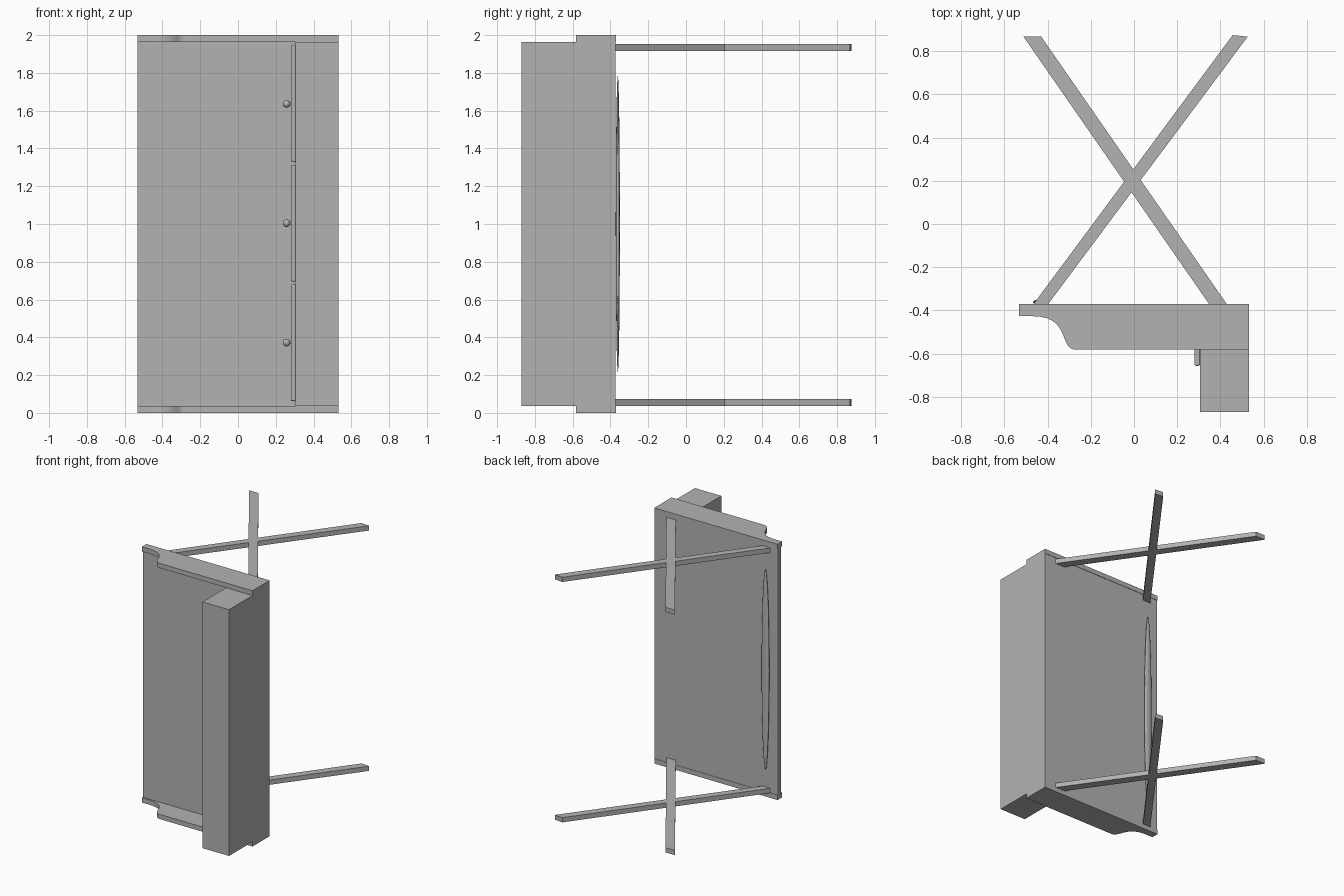
import bpy, bmesh, math
from mathutils import Vector

if "Cube" in bpy.data.objects:
    bpy.data.objects.remove(bpy.data.objects["Cube"])

grey = bpy.data.materials.new("plain grey")
grey.diffuse_color = (0.45, 0.45, 0.45, 1)
grey.use_nodes = True
grey.node_tree.nodes["Principled BSDF"].inputs["Base Color"].default_value = grey.diffuse_color


def finish(name, bm, smooth=False):
    bmesh.ops.recalc_face_normals(bm, faces=bm.faces[:])
    mesh = bpy.data.meshes.new(name)
    bm.to_mesh(mesh)
    bm.free()
    mesh.materials.append(grey)
    for p in mesh.polygons:
        p.use_smooth = smooth
    ob = bpy.data.objects.new(name, mesh)
    bpy.context.collection.objects.link(ob)
    return ob


def prism(name, outline, z0, z1):
    """Extrude an xy outline from z0 to z1."""
    bm = bmesh.new()
    face = bm.faces.new([bm.verts.new((x, y, z0)) for x, y in outline])
    top = bmesh.ops.extrude_face_region(bm, geom=[face])["geom"]
    bmesh.ops.translate(bm, vec=(0, 0, z1 - z0),
                        verts=[v for v in top if isinstance(v, bmesh.types.BMVert)])
    return finish(name, bm)


def box(name, x, y, z, bevel=0):
    ob = prism(name, [(x[0], y[0]), (x[1], y[0]), (x[1], y[1]), (x[0], y[1])], *z)
    if bevel:
        m = ob.modifiers.new("soft edges", 'BEVEL')
        m.width, m.segments = bevel, 3
    return ob


def ball(name, centre, radii, turn=0):
    bm = bmesh.new()
    bmesh.ops.create_uvsphere(bm, u_segments=16, v_segments=16, radius=1)
    bmesh.ops.scale(bm, vec=radii, verts=bm.verts)
    ob = finish(name, bm, True)
    ob.location = centre
    ob.rotation_euler.z = turn
    return ob


def bezier(a, b, c, d, n=14):
    a, b, c, d = map(Vector, (a, b, c, d))
    return [tuple(a*(1-t)**3 + 3*b*t*(1-t)**2 + 3*c*t*t*(1-t) + d*t**3)
            for t in (i / n for i in range(n + 1))]


LOW, HIGH = 0.037, 1.963

# Broad panel and the long case along one edge of it
box("desktop", (-0.533, 0.533), (-0.415, -0.373), (LOW, HIGH))
box("case_body", (0.305, 0.533), (-0.672, -0.415), (LOW, HIGH))
box("case_cap", (0.305, 0.533), (-0.872, -0.672), (LOW, HIGH))

# Shaped end boards with an S-curved edge
outline = [(-0.533, -0.37), (0.533, -0.37), (0.533, -0.582), (-0.27, -0.582)]
outline += bezier((-0.27, -0.582), (-0.35, -0.582), (-0.29, -0.427), (-0.47, -0.427))[1:]
outline += [(-0.533, -0.427)]
for side, z in (("lower", (0, LOW)), ("upper", (HIGH, 2.0))):
    prism(side + "_end_board", outline, *z)

# Three drawer fronts with round knobs
for i in range(3):
    mid = 0.372 + i * 0.632
    box("drawer_front", (0.28, 0.306), (-0.657, -0.425), (mid - 0.309, mid + 0.309), 0.008)
    ball("drawer_knob", (0.257, -0.54, mid), (0.02, 0.02, 0.02))
    box("knob_stem", (0.262, 0.285), (-0.548, -0.532), (mid - 0.008, mid + 0.008))

# Crossed legs at both ends
for side, z in (("lower", (0.036, 0.073)), ("upper", (1.916, 1.953))):
    prism(side + "_leg_a", [(-0.468, -0.374), (-0.4, -0.374), (0.527, 0.868), (0.457, 0.875)], *z)
    prism(side + "_leg_b", [(0.35, -0.374), (0.432, -0.374), (-0.43, 0.868), (-0.512, 0.868)], *z)

# Slender tapered stretcher beneath the panel
ball("stretcher", (-0.435, -0.361, 1.0), (0.033, 0.011, 0.785))
